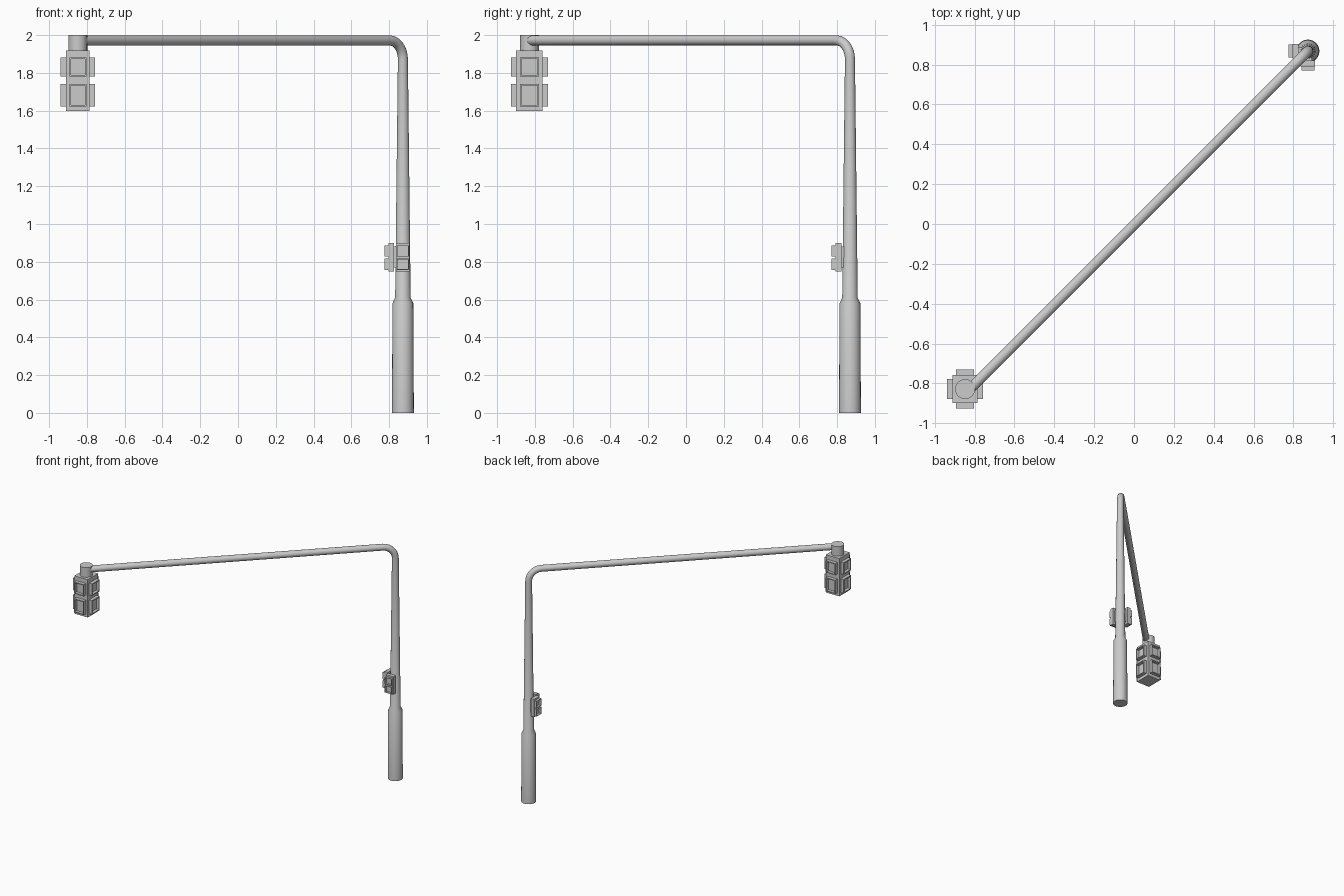
import bpy, bmesh
from math import sin, cos, pi, sqrt, radians
from mathutils import Vector, Matrix

if "Cube" in bpy.data.objects:
    bpy.data.objects.remove(bpy.data.objects["Cube"])

PX, PY = 0.873, 0.868          # pole axis
HX, HY = -0.848, -0.829        # hanging signal head axis


def finish(name, bm):
    bmesh.ops.recalc_face_normals(bm, faces=bm.faces[:])
    me = bpy.data.meshes.new(name)
    bm.to_mesh(me)
    bm.free()
    ob = bpy.data.objects.new(name, me)
    bpy.context.collection.objects.link(ob)
    return ob


def smooth(ob):
    bpy.ops.object.select_all(action='DESELECT')
    ob.select_set(True)
    bpy.context.view_layer.objects.active = ob
    bpy.ops.object.shade_smooth_by_angle(angle=radians(35))


def box(name, lo, hi):
    lo, hi = Vector(lo), Vector(hi)
    bm = bmesh.new()
    m = Matrix.Translation((lo + hi) / 2) @ Matrix.Diagonal((*(hi - lo), 1))
    bmesh.ops.create_cube(bm, size=1, matrix=m)
    return finish(name, bm)


def visor(name, origin, angle, half_w, half_h, depth, rim, sink):
    """Hollow lamp housing that points to -y before being turned by angle."""
    bm = bmesh.new()
    bmesh.ops.create_cube(bm, size=1, matrix=Matrix.Translation((0, -depth / 2, 0))
                          @ Matrix.Diagonal((2 * half_w, depth, 2 * half_h, 1)))
    bm.normal_update()
    front = min(bm.faces, key=lambda f: f.calc_center_median().y)
    bmesh.ops.inset_region(bm, faces=[front], thickness=rim)
    # step the inner panel back to form the recess
    ext = bmesh.ops.extrude_discrete_faces(bm, faces=[front])
    for v in ext['faces'][0].verts:
        v.co.y += sink
    bm.transform(Matrix.Translation(origin) @ Matrix.Rotation(angle, 4, 'Z'))
    return finish(name, bm)


# pole and arm: one tapered tube swept along a bent path
d = Vector((-1, -1, 0)).normalized()
R, top = 0.1, 1.972
path = [(0, 0, .058), (0, .58, .055), (0, .61, .041), (0, top - R, .0265)]
for i in range(1, 9):
    a = i / 8 * pi / 2
    path.append((R * (1 - cos(a)), top - R + R * sin(a), .0265))
path.append((sqrt(2) * 1.705, top, .0265))

bm = bmesh.new()
N, rings = 24, []
side = Vector((d.y, -d.x, 0))
for i, (s, z, r) in enumerate(path):
    a = min(max(i - 3, 0), 8) / 8 * pi / 2
    nrm = d * cos(a) - Vector((0, 0, sin(a)))
    c = Vector((PX, PY, z)) + d * s
    rings.append([bm.verts.new(c + r * (nrm * cos(t) + side * sin(t)))
                  for t in (2 * pi * k / N for k in range(N))])
for lo, hi in zip(rings, rings[1:]):
    for k in range(N):
        bm.faces.new((lo[k], lo[(k + 1) % N], hi[(k + 1) % N], hi[k]))
bm.faces.new(rings[0])
bm.faces.new(rings[-1])
smooth(finish("pole_and_arm", bm))

# round hanger above the signal head
bm = bmesh.new()
bmesh.ops.create_cone(bm, cap_ends=True, segments=24, radius1=.05, radius2=.05,
                      depth=.085, matrix=Matrix.Translation((HX, HY, 1.9575)))
smooth(finish("signal_hanger", bm))

# four-way signal head
bx, by = .063, .07
box("signal_body", (HX - bx, HY - by, 1.597), (HX + bx, HY + by, 1.918))
for q in range(4):
    ang = q * pi / 2
    out = Vector((sin(ang), -cos(ang), 0))
    off = bx if q % 2 else by
    w = .05 if q % 2 else .045
    for tag, z, h in (("upper", 1.832, .05), ("lower", 1.681, .059)):
        pos = Vector((HX, HY, z)) + out * off
        visor(f"signal_visor_{tag}_{q}", pos, ang, w, h, .028, .011, .025)

# two small pedestrian signals on the pole, facing front and left
for q, ang in (("front", 0), ("left", -pi / 2)):
    rot = Matrix.Translation((PX, PY, 0)) @ Matrix.Rotation(ang, 4, 'Z')
    plate = box(f"crossing_plate_{q}", (-.036, -.077, .748), (.036, -.046, .9))
    bracket = box(f"crossing_bracket_{q}", (-.02, -.048, .77), (.02, -.02, .88))
    for ob in (plate, bracket):
        ob.data.transform(rot)
    for tag, z in (("upper", .857), ("lower", .787)):
        visor(f"crossing_visor_{tag}_{q}", rot @ Vector((0, -.077, z)), ang,
              .032, .03, .02, .006, .018)
